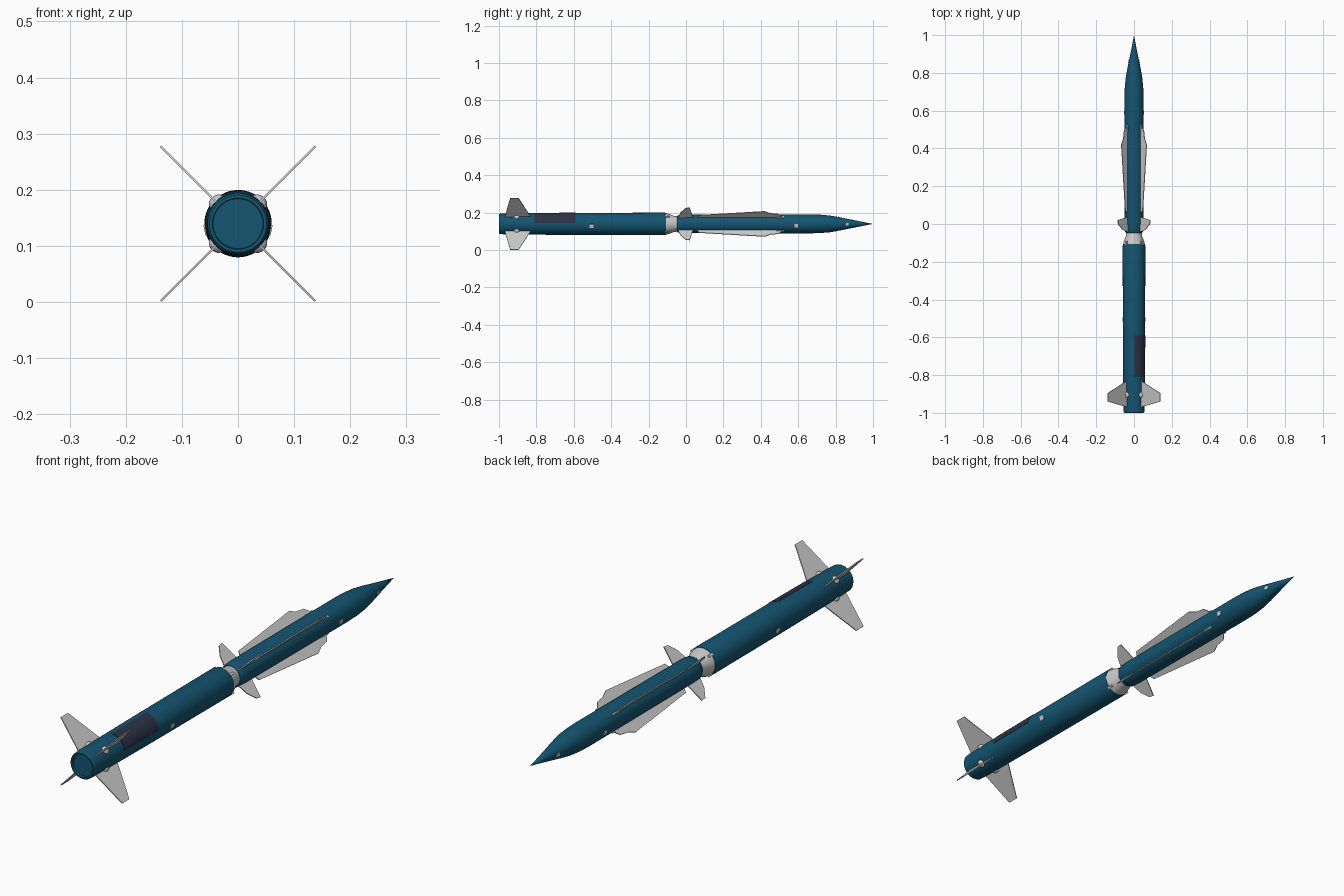
import bpy, bmesh, math
from mathutils import Matrix, Vector

if "Cube" in bpy.data.objects:
    bpy.data.objects.remove(bpy.data.objects["Cube"])

ZC = 0.1395          # height of the long axis
SEG = 48


def material(name, rgb):
    m = bpy.data.materials.new(name)
    m.diffuse_color = (*rgb, 1)
    m.use_nodes = True
    m.node_tree.nodes["Principled BSDF"].inputs["Base Color"].default_value = m.diffuse_color
    return m


BLUE = material("blue_paint", (0.007, 0.09, 0.165))
DARK = material("dark_panel", (0.025, 0.032, 0.06))


def finish(name, bm, mat=None, smooth=False):
    bmesh.ops.recalc_face_normals(bm, faces=bm.faces)
    me = bpy.data.meshes.new(name)
    bm.to_mesh(me)
    bm.free()
    ob = bpy.data.objects.new(name, me)
    bpy.context.collection.objects.link(ob)
    ob.location.z = ZC
    if mat:
        me.materials.append(mat)
    if smooth:
        bpy.ops.object.select_all(action='DESELECT')
        ob.select_set(True)
        bpy.context.view_layer.objects.active = ob
        bpy.ops.object.shade_smooth_by_angle(angle=math.radians(30))
    return ob


def lathe(name, profile, mat=None):
    """Spin (y, radius) points around the long axis."""
    bm = bmesh.new()
    verts = [bm.verts.new((r, y, 0)) for y, r in profile]
    edges = [bm.edges.new(p) for p in zip(verts, verts[1:])]
    bmesh.ops.spin(bm, geom=verts + edges, cent=(0, 0, 0), axis=(0, 1, 0),
                   angle=math.tau, steps=SEG, use_duplicate=False)
    bmesh.ops.remove_doubles(bm, verts=bm.verts, dist=1e-5)
    return finish(name, bm, mat, True)


def around(angle):
    """Turn +x onto the given angle, measured from +x toward +z."""
    return Matrix.Rotation(-math.radians(angle), 4, 'Y')


def fins(name, outline, thick):
    """Four flat plates in an X, outline given as (y, radius)."""
    for i in range(4):
        bm = bmesh.new()
        f = bm.faces.new([bm.verts.new((r, y, -thick / 2)) for y, r in outline])
        top = bmesh.ops.extrude_face_region(bm, geom=[f])["geom"]
        bmesh.ops.translate(bm, vec=(0, 0, thick),
                            verts=[v for v in top if isinstance(v, bmesh.types.BMVert)])
        bm.transform(around(45 + 90 * i))
        finish(f"{name}_{i + 1}", bm)


def block(name, angle, y, r, size, tilt=0):
    """Small box on the skin at radius r; size is (radial, along, across)."""
    bm = bmesh.new()
    bmesh.ops.create_cube(bm, size=1)
    bm.transform(around(angle) @ Matrix.Translation((r, y, 0))
                 @ Matrix.Rotation(tilt, 4, 'Z') @ Matrix.Diagonal((*size, 1)))
    return finish(name, bm)


# Bodies
lathe("rear_body", [(-0.99, 0), (-0.99, 0.0445), (-1.0, 0.0455), (-1.0, 0.051), (-0.995, 0.0545),
                    (-0.975, 0.0555), (-0.82, 0.0575), (-0.6, 0.059), (-0.115, 0.06),
                    (-0.107, 0.058), (-0.107, 0)], BLUE)
lathe("adapter_cone", [(-0.108, 0), (-0.108, 0.056), (-0.095, 0.055), (-0.065, 0.043),
                       (-0.045, 0.041), (-0.045, 0)])
lathe("front_body", [(-0.047, 0), (-0.047, 0.043), (-0.04, 0.047), (0.0, 0.049), (0.66, 0.0505),
                     (0.72, 0.049), (0.77, 0.0445), (0.82, 0.036), (0.87, 0.0255),
                     (0.93, 0.0135), (1.0, 0.0)], BLUE)

# Fins
fins("tail_fin", [(-0.97, 0.05), (-0.94, 0.195), (-0.895, 0.195), (-0.828, 0.05)], 0.004)
fins("small_fin", [(-0.045, 0.04), (-0.03, 0.085), (-0.002, 0.119), (0.02, 0.122),
                   (0.038, 0.045)], 0.004)
fins("long_wing", [(0.058, 0.045), (0.07, 0.066), (0.42, 0.095), (0.452, 0.08),
                   (0.495, 0.074), (0.525, 0.045)], 0.004)

# Domed hubs at the tail fin roots, and fairings and tabs in line with the fins
for i in range(4):
    a = 45 + 90 * i
    bm = bmesh.new()
    bmesh.ops.create_uvsphere(bm, u_segments=20, v_segments=12, radius=1)
    bm.transform(around(a) @ Matrix.Translation((0.053, -0.905, 0))
                 @ Matrix.Diagonal((0.013, 0.016, 0.016, 1)))
    finish(f"fin_hub_{i + 1}", bm, None, True)
    block(f"wing_front_fairing_{i + 1}", a, 0.505, 0.05, (0.008, 0.04, 0.009))
    block(f"adapter_tab_{i + 1}", a, -0.1, 0.056, (0.008, 0.022, 0.01))

# Square access covers on both sides
for side, angle in (("right", -11), ("left", 191)):
    block(f"rear_cover_{side}", angle, -0.505, 0.0585, (0.005, 0.022, 0.019))
    block(f"middle_cover_{side}", angle, 0.59, 0.0495, (0.005, 0.02, 0.018))
    block(f"nose_cover_{side}", -3 if side == "right" else 183, 0.86, 0.0275,
          (0.004, 0.018, 0.014), math.radians(12))

# Dark curved panel on the upper right of the rear body
bm = bmesh.new()
rows = []
for k in range(19):
    m = around(5 + 85 * k / 18)
    rows.append([bm.verts.new(m @ Vector((r, y, 0)))
                 for y, r in ((-0.81, 0.0565), (-0.81, 0.0588), (-0.59, 0.0602), (-0.59, 0.0580))])
for a, b in zip(rows, rows[1:]):
    for j in range(4):
        n = (j + 1) % 4
        bm.faces.new((a[j], a[n], b[n], b[j]))
bm.faces.new(rows[0])
bm.faces.new(rows[-1])
finish("dark_panel", bm, DARK, True)
